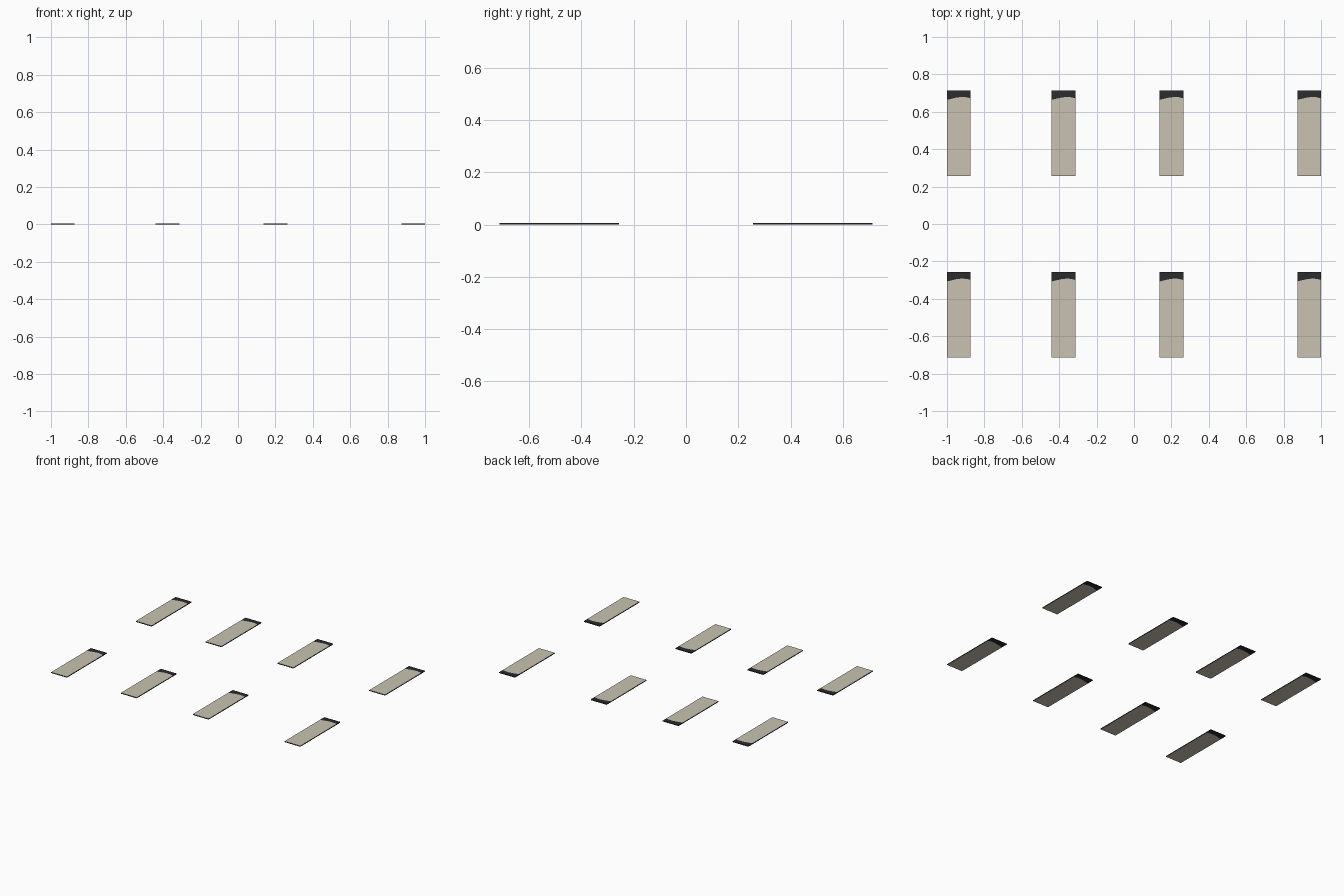
import bpy, bmesh

if "Cube" in bpy.data.objects:
    bpy.data.objects.remove(bpy.data.objects["Cube"])

def material(name, rgb):
    m = bpy.data.materials.new(name)
    m.diffuse_color = (*rgb, 1)
    m.use_nodes = True
    m.node_tree.nodes["Principled BSDF"].inputs["Base Color"].default_value = m.diffuse_color
    return m

MATS = [material("beige", (0.58, 0.54, 0.44)), material("charcoal", (0.025, 0.025, 0.028))]
WIDTH, LENGTH, THICK = 0.127, 0.457, 0.006
# wavy border of the dark end: fraction of width, distance from the back edge
WAVE = [(0, 0.05), (0.2, 0.044), (0.4, 0.038), (0.6, 0.035), (0.8, 0.036), (1, 0.042)]

def strip(name, x0, y0):
    bm = bmesh.new()
    y1 = y0 + LENGTH
    border = [(x0 + f * WIDTH, y1 - d) for f, d in WAVE]
    light = [(x0, y0), (x0 + WIDTH, y0)] + border[::-1]
    dark = border + [(x0 + WIDTH, y1), (x0, y1)]
    # top and bottom outlines share the border, extruded to a thin slab
    for pts, mi in ((light, 0), (dark[::-1], 1)):
        f = bm.faces.new([bm.verts.new((x, y, 0)) for x, y in pts])
        f.material_index = mi
    bmesh.ops.remove_doubles(bm, verts=bm.verts, dist=1e-5)
    bmesh.ops.recalc_face_normals(bm, faces=bm.faces)
    top = bmesh.ops.extrude_face_region(bm, geom=bm.faces[:], use_keep_orig=True)["geom"]
    bmesh.ops.translate(bm, vec=(0, 0, THICK), verts=[g for g in top if isinstance(g, bmesh.types.BMVert)])
    bmesh.ops.recalc_face_normals(bm, faces=bm.faces)
    # dark rim
    for f in bm.faces:
        if abs(f.normal.z) < 0.5:
            f.material_index = 1
    me = bpy.data.meshes.new(name)
    bm.to_mesh(me)
    bm.free()
    for m in MATS:
        me.materials.append(m)
    bpy.context.collection.objects.link(bpy.data.objects.new(name, me))

# two rows of four strips
for row, y in (("front", -0.714), ("back", 0.257)):
    for i, x in enumerate((-1.0, -0.44, 0.137, 0.873)):
        strip(f"{row}_strip_{i + 1}", x, y)
